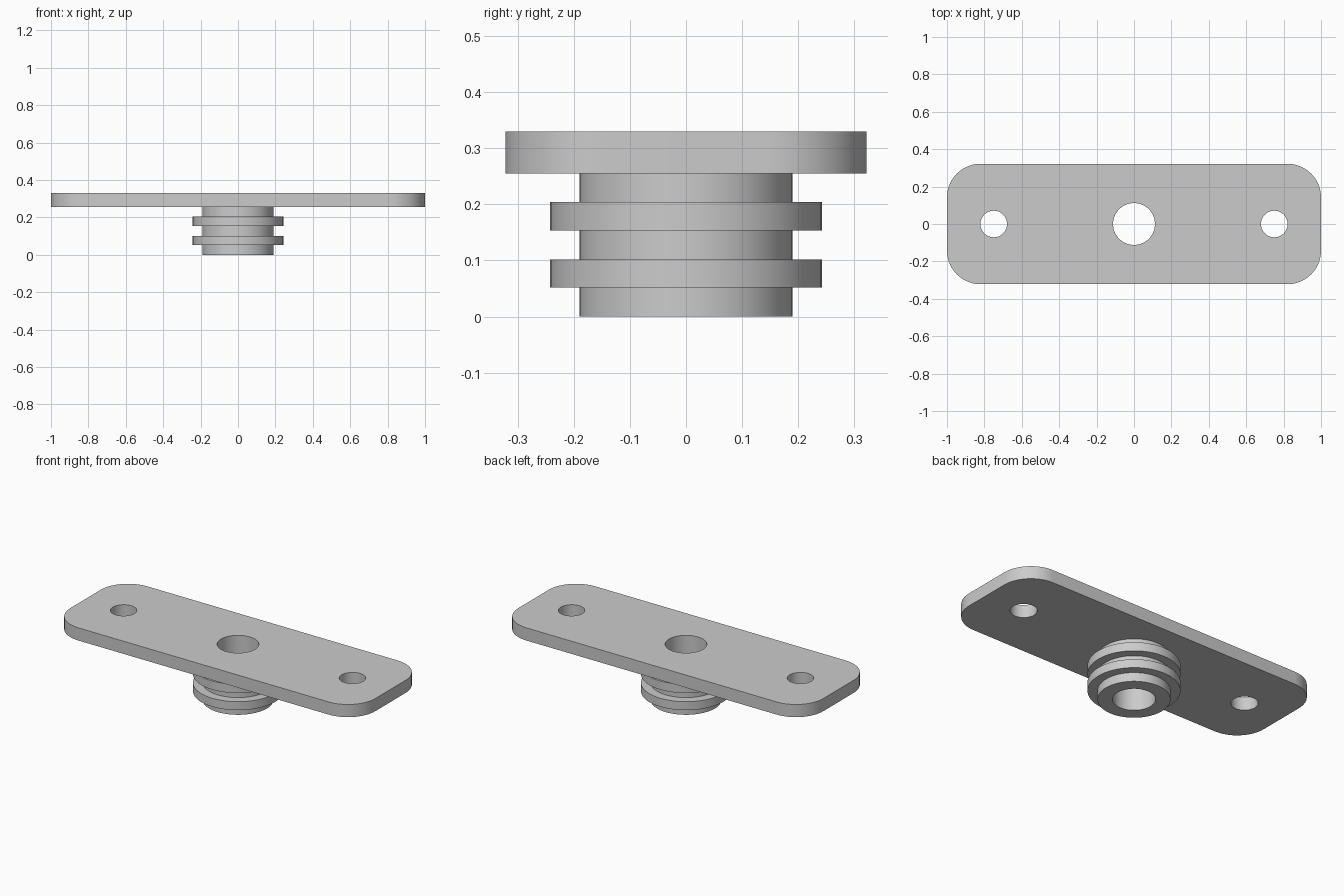
import bpy
import bmesh
from math import cos, sin, pi, tau, radians
from mathutils import Vector

cube = bpy.data.objects.get("Cube")
if cube:
    bpy.data.objects.remove(cube)

HALF_X, HALF_Y, CORNER = 1.0, 0.322, 0.18
PLATE_BOTTOM, PLATE_TOP = 0.255, 0.33
BORE, BOLT_HOLE, BOLT_X = 0.112, 0.071, 0.75
STEM, RING = 0.19, 0.242
SEGMENTS = 64

grey = bpy.data.materials.new("plain grey")
grey.use_nodes = True
colour = (0.6, 0.6, 0.6, 1)
grey.diffuse_color = colour
grey.node_tree.nodes["Principled BSDF"].inputs["Base Color"].default_value = colour


def finish(bm, name):
    """Clean the mesh, make an object of it and shade it."""
    bmesh.ops.remove_doubles(bm, verts=bm.verts, dist=0.0001)
    bmesh.ops.recalc_face_normals(bm, faces=bm.faces)
    mesh = bpy.data.meshes.new(name)
    bm.to_mesh(mesh)
    bm.free()
    mesh.materials.append(grey)
    obj = bpy.data.objects.new(name, mesh)
    bpy.context.collection.objects.link(obj)
    bpy.ops.object.select_all(action="DESELECT")
    obj.select_set(True)
    bpy.context.view_layer.objects.active = obj
    bpy.ops.object.shade_smooth_by_angle(angle=radians(30))


def arc(cx, cy, radius, start, sweep, count):
    return [(cx + radius * cos(start + sweep * i / count),
             cy + radius * sin(start + sweep * i / count)) for i in range(count + 1)]


# Mounting plate: rounded outline with three holes, filled and extruded
outline = []
for quarter, (sx, sy) in enumerate([(1, 1), (-1, 1), (-1, -1), (1, -1)]):
    outline += arc(sx * (HALF_X - CORNER), sy * (HALF_Y - CORNER),
                   CORNER, quarter * pi / 2, pi / 2, 16)
loops = [outline] + [arc(x, 0, r, 0, tau, SEGMENTS)[:-1]
                     for x, r in [(0, BORE), (-BOLT_X, BOLT_HOLE), (BOLT_X, BOLT_HOLE)]]

bm = bmesh.new()
edges = []
for loop in loops:
    verts = [bm.verts.new((x, y, PLATE_BOTTOM)) for x, y in loop]
    edges += [bm.edges.new((v, verts[i - 1])) for i, v in enumerate(verts)]
bmesh.ops.triangle_fill(bm, edges=edges, use_beauty=True, normal=(0, 0, 1))
result = bmesh.ops.extrude_face_region(bm, geom=bm.faces[:], use_keep_orig=True)
top = [g for g in result["geom"] if isinstance(g, bmesh.types.BMVert)]
bmesh.ops.translate(bm, verts=top, vec=(0, 0, PLATE_TOP - PLATE_BOTTOM))
finish(bm, "mounting_plate")

# Hollow stem with two raised rings: one turned profile
profile = [(BORE, PLATE_BOTTOM), (BORE, 0), (STEM, 0)]
for low, high in [(0.052, 0.102), (0.153, 0.204)]:
    profile += [(STEM, low), (RING, low), (RING, high), (STEM, high)]
profile.append((STEM, PLATE_BOTTOM))

bm = bmesh.new()
verts = [bm.verts.new((r, 0, z)) for r, z in profile]
edges = [bm.edges.new(pair) for pair in zip(verts, verts[1:])]
bmesh.ops.spin(bm, geom=verts + edges, cent=Vector(), axis=(0, 0, 1),
               angle=tau, steps=SEGMENTS)
finish(bm, "ringed_stem")
